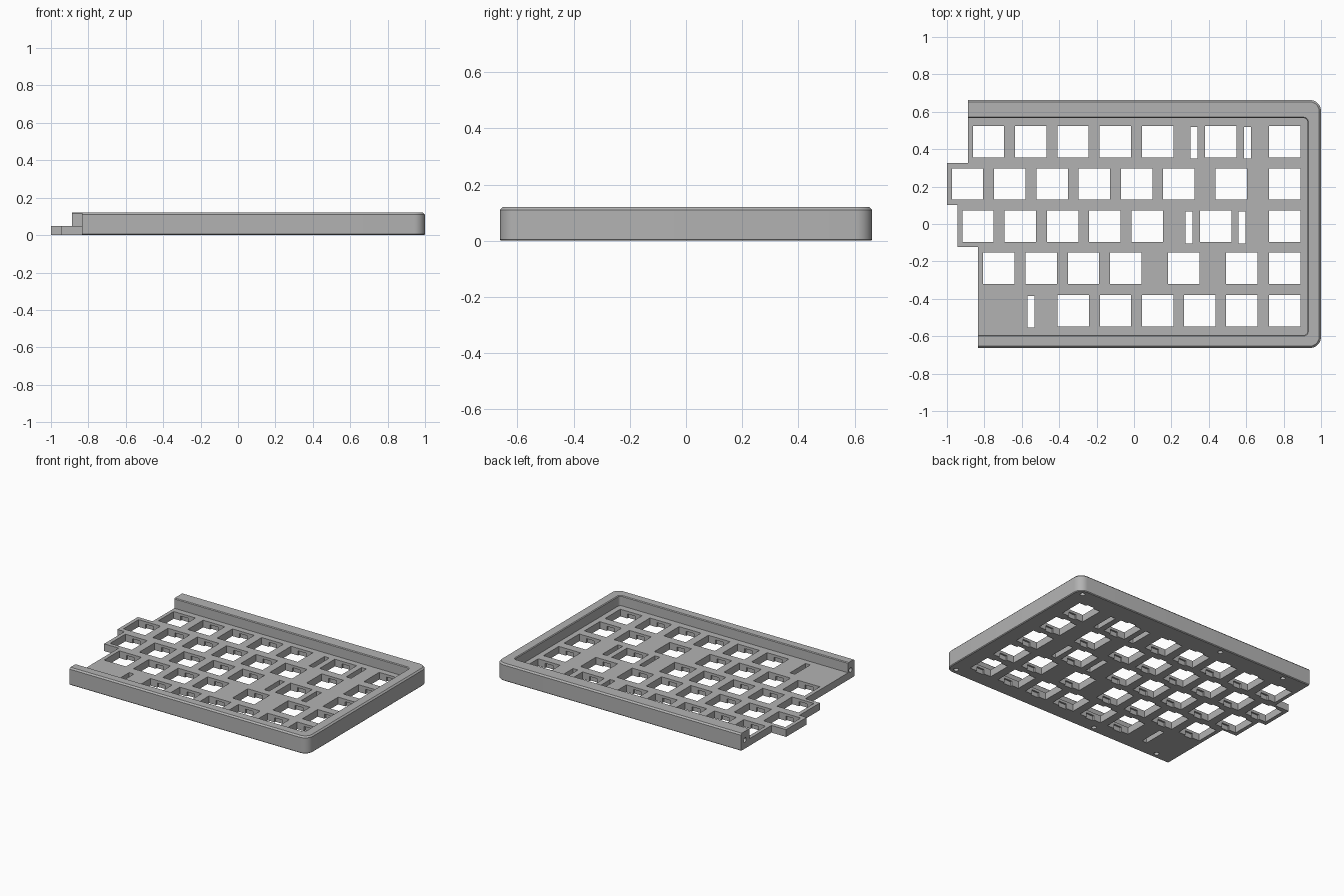
import bpy, bmesh, math
from mathutils import Matrix

if "Cube" in bpy.data.objects:
    bpy.data.objects.remove(bpy.data.objects["Cube"], do_unlink=True)

grey = bpy.data.materials.new("grey plastic")
grey.use_nodes = True
COLOUR = (0.45, 0.45, 0.45, 1)
grey.diffuse_color = COLOUR
grey.node_tree.nodes["Principled BSDF"].inputs["Base Color"].default_value = COLOUR

HALF_Y, HEIGHT, PLATE = 0.663, 0.12, 0.05
KEY = 0.168


def make_object(name, bm):
    bmesh.ops.recalc_face_normals(bm, faces=bm.faces)
    mesh = bpy.data.meshes.new(name)
    bm.to_mesh(mesh)
    bm.free()
    mesh.materials.append(grey)
    obj = bpy.data.objects.new(name, mesh)
    bpy.context.collection.objects.link(obj)
    return obj


def arc(cx, cy, r, start, steps=8):
    angles = [math.radians(start + 90 * i / steps) for i in range(steps + 1)]
    return [(cx + r * math.cos(a), cy + r * math.sin(a)) for a in angles]


def loft(name, layers):
    """Closed solid through (z, outline) layers."""
    bm = bmesh.new()
    rings = [[bm.verts.new((x, y, z)) for x, y in pts] for z, pts in layers]
    for low, high in zip(rings, rings[1:]):
        for i in range(len(low)):
            j = (i + 1) % len(low)
            bm.faces.new((low[i], low[j], high[j], high[i]))
    bm.faces.new(rings[0][::-1])
    bm.faces.new(rings[-1])
    return make_object(name, bm)


def case_outline(inset):
    """Rounded right end, staggered left end; only the outer sides are inset."""
    r, y = 0.06, HALF_Y - inset
    pts = [(-0.833, -y)]
    pts += arc(1 - r, r - HALF_Y, r - inset, -90)
    pts += arc(1 - r, HALF_Y - r, r - inset, 0)
    pts += [(-0.887, y), (-0.887, 0.327), (-1, 0.327), (-1, 0.101),
            (-0.945, 0.101), (-0.945, -0.123), (-0.833, -0.123)]
    return pts


def pocket_outline(grow):
    r, x0, x1, y0, y1 = 0.02, -1.2, 0.927, -0.594, 0.566
    return (arc(x1 - r, y0 + r, r + grow, -90) + arc(x1 - r, y1 - r, r + grow, 0)
            + arc(x0 + r, y1 - r, r + grow, 90) + arc(x0 + r, y0 + r, r + grow, 180))


def add_box(bm, x, y, sx, sy, z0, z1):
    place = Matrix.Translation((x, y, (z0 + z1) / 2)) @ Matrix.Diagonal((sx, sy, z1 - z0, 1))
    bmesh.ops.create_cube(bm, size=1, matrix=place)


def add_hole(bm, place, depth, r=0.016):
    bmesh.ops.create_cone(bm, cap_ends=True, segments=20, radius1=r, radius2=r,
                          depth=depth, matrix=place)


# Case body with chamfered outer edges
case = loft("keyboard_case", [(0, case_outline(0.005)), (0.005, case_outline(0)),
                              (HEIGHT - 0.01, case_outline(0)), (HEIGHT, case_outline(0.01))])

# Recess above the key plate
pocket = loft("pocket_cutter", [(PLATE, pocket_outline(0)), (HEIGHT - 0.005, pocket_outline(0)),
                                (HEIGHT, pocket_outline(0.005)), (0.2, pocket_outline(0.005))])

# Key rows: centre y, key centres, stabiliser slot centres
rows = [
    (0.44, [-0.778, -0.552, -0.326, -0.1, 0.126, 0.463, 0.805], [0.321, 0.607]),
    (0.214, [-0.89, -0.664, -0.438, -0.212, 0.014, 0.24, 0.52, 0.805], []),
    (-0.012, [-0.834, -0.608, -0.382, -0.156, 0.07, 0.438, 0.805], [0.293, 0.578]),
    (-0.237, [-0.722, -0.496, -0.27, -0.044, 0.266, 0.577, 0.805], []),
    (-0.463, [-0.325, -0.099, 0.127, 0.352, 0.577, 0.805], [-0.551]),
]
openings, notches = bmesh.new(), bmesh.new()
for y, keys, slots in rows:
    for x in keys:
        add_box(openings, x, y, KEY, KEY, -0.1, 0.2)
        # Clip recess under the front and back edges
        add_box(notches, x, y, 0.06, KEY + 0.024, -0.1, PLATE - 0.018)
    for x in slots:
        add_box(openings, x, y - 0.006, 0.037, 0.17, -0.1, 0.2)
openings = make_object("key_opening_cutter", openings)
notches = make_object("clip_notch_cutter", notches)

# Screw holes under the rim, and pin holes in the open wall ends
holes = bmesh.new()
for side in (-1, 1):
    for x in (0.945, -0.19, -0.705):
        add_hole(holes, Matrix.Translation((x, side * 0.62, 0)), 0.12)
    end = -0.887 if side > 0 else -0.833
    add_hole(holes, Matrix.Translation((end, side * 0.62, 0.06)) @ Matrix.Rotation(math.pi / 2, 4, "Y"), 0.15)
holes = make_object("screw_hole_cutter", holes)

# Cut everything, then drop the cutters
bpy.context.view_layer.objects.active = case
for cutter in (pocket, openings, notches, holes):
    cutter.hide_render = True
    mod = case.modifiers.new("cut", "BOOLEAN")
    mod.operation, mod.solver, mod.object = "DIFFERENCE", "EXACT", cutter
    bpy.ops.object.modifier_apply(modifier=mod.name)
    bpy.data.objects.remove(cutter, do_unlink=True)

bpy.ops.object.select_all(action="DESELECT")
case.select_set(True)
bpy.ops.object.shade_smooth_by_angle(angle=math.radians(25))
